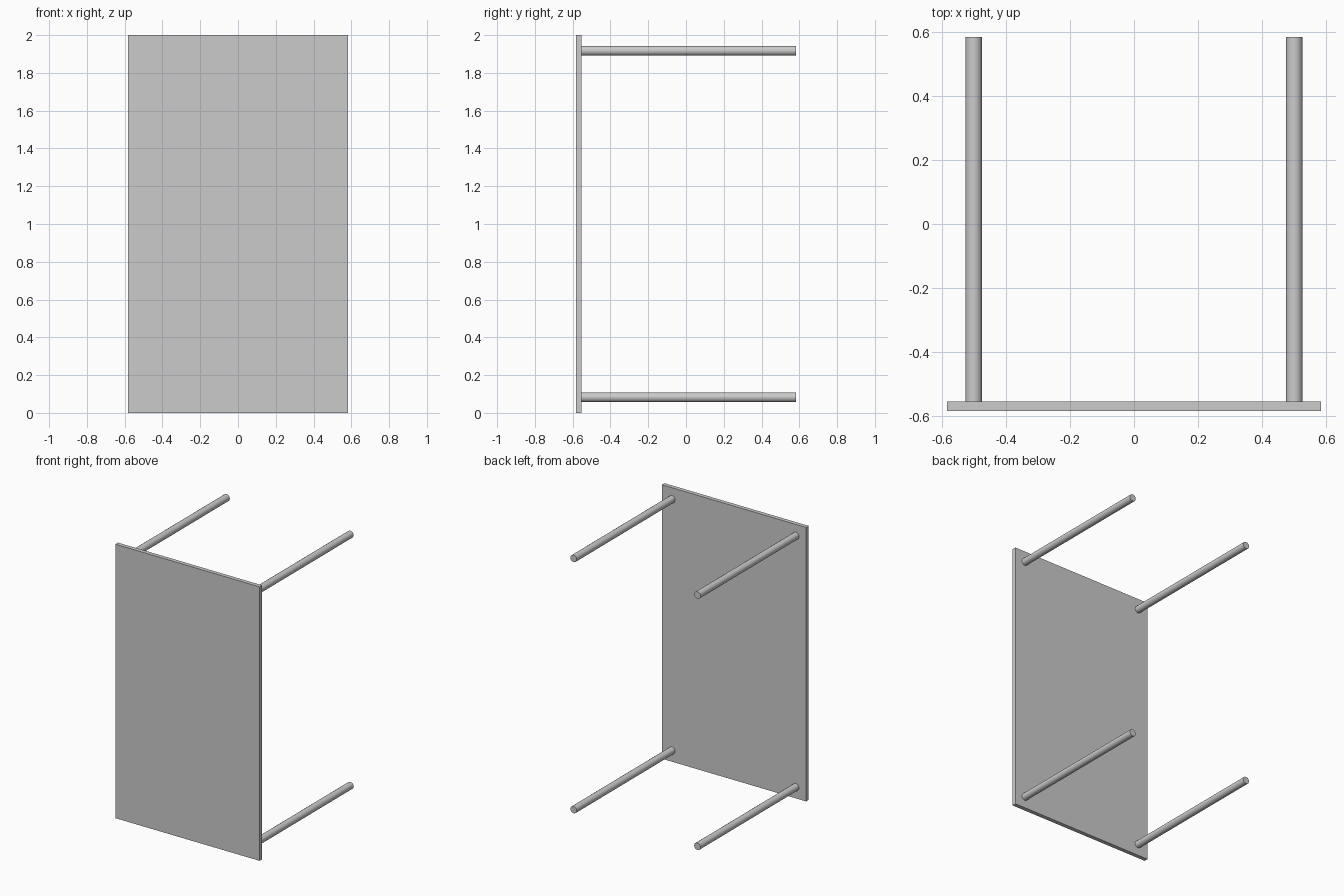
import bpy
import math

if "Cube" in bpy.data.objects:
    bpy.data.objects.remove(bpy.data.objects["Cube"])

HALF_W, HALF_D, HEIGHT = 0.583, 0.583, 2.0
THICK = 0.03
LEG_R, INSET = 0.026, 0.083

# Table top, standing on its short edge and facing the front
bpy.ops.mesh.primitive_cube_add(size=1, location=(0, -HALF_D + THICK / 2, HEIGHT / 2))
top = bpy.context.object
top.name = "table_top"
top.scale = (2 * HALF_W, THICK, HEIGHT)
bpy.ops.object.transform_apply(location=False, rotation=False, scale=True)


def add_leg(name, x, z):
    """Round leg running from the back of the top to the rear."""
    y0, y1 = -HALF_D + THICK, HALF_D
    bpy.ops.mesh.primitive_cylinder_add(
        vertices=16, radius=LEG_R, depth=y1 - y0,
        location=(x, (y0 + y1) / 2, z), rotation=(math.pi / 2, 0, 0))
    bpy.context.object.name = name
    bpy.ops.object.shade_smooth_by_angle(angle=math.radians(30))


# Four legs, one near each corner
for side, x in (("left", -HALF_W + INSET), ("right", HALF_W - INSET)):
    for level, z in (("lower", INSET), ("upper", HEIGHT - INSET)):
        add_leg(f"{level}_{side}_leg", x, z)
